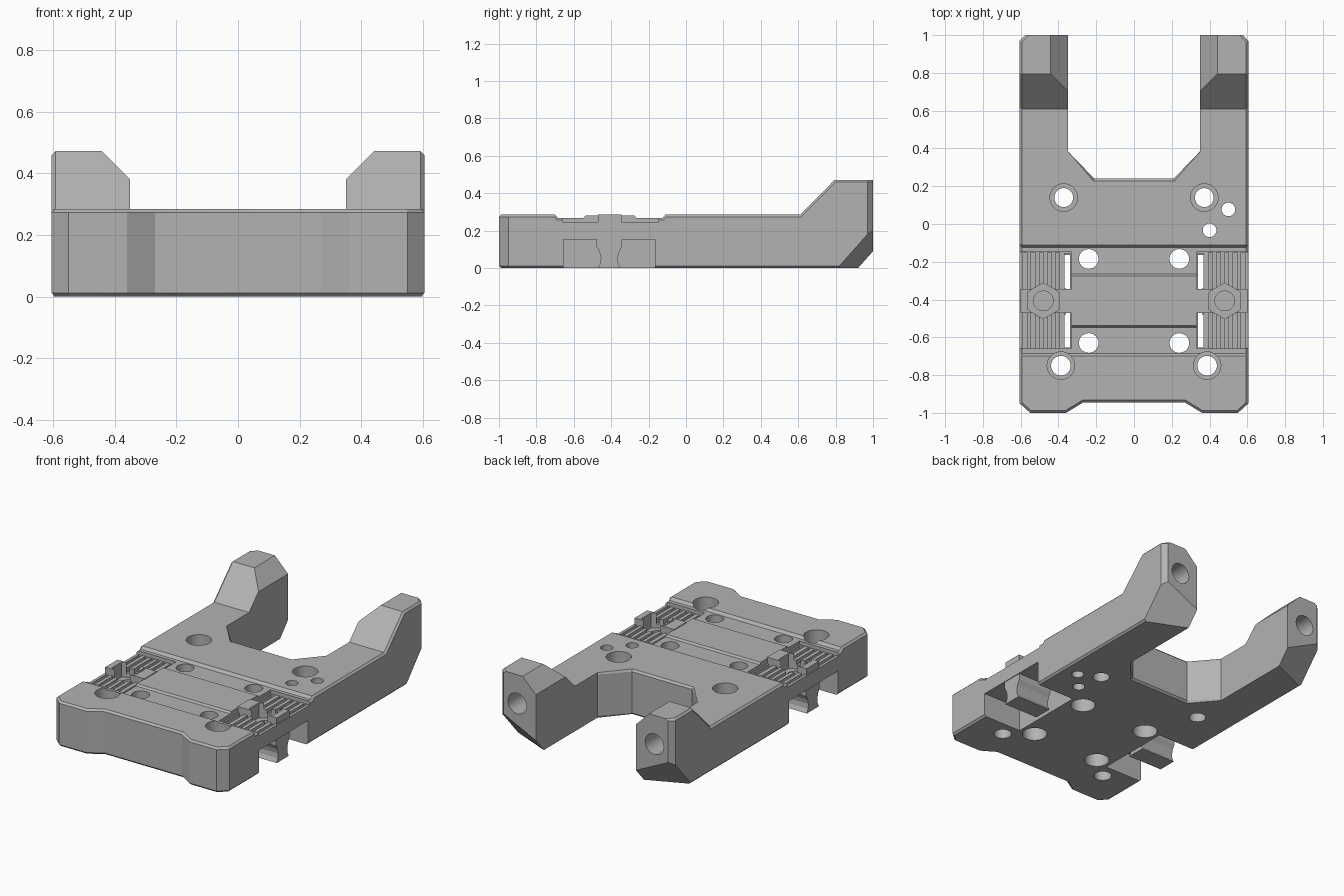
import bpy, bmesh, math
from mathutils import Vector

cube = bpy.data.objects.get("Cube")
if cube:
    bpy.data.objects.remove(cube, do_unlink=True)

grey = bpy.data.materials.new("plain grey")
grey.use_nodes = True
tone = (0.45, 0.45, 0.45, 1)
grey.diffuse_color = tone
grey.node_tree.nodes["Principled BSDF"].inputs["Base Color"].default_value = tone


def finish_mesh(name, bm):
    bmesh.ops.recalc_face_normals(bm, faces=bm.faces)
    mesh = bpy.data.meshes.new(name)
    bm.to_mesh(mesh)
    bm.free()
    mesh.materials.append(grey)
    obj = bpy.data.objects.new(name, mesh)
    bpy.context.collection.objects.link(obj)
    return obj


def prism(name, pts, axis, lo, hi):
    """Extrude a closed profile along one axis."""
    place = {"x": lambda a, b, t: (t, a, b),
             "y": lambda a, b, t: (a, t, b),
             "z": lambda a, b, t: (a, b, t)}[axis]
    bm = bmesh.new()
    low = [bm.verts.new(place(a, b, lo)) for a, b in pts]
    high = [bm.verts.new(place(a, b, hi)) for a, b in pts]
    bm.faces.new(low)
    bm.faces.new(high)
    for i in range(len(pts)):
        j = (i + 1) % len(pts)
        bm.faces.new((low[i], low[j], high[j], high[i]))
    return finish_mesh(name, bm)


def box(name, x, y, z):
    x = sorted(x)
    return prism(name, [(x[0], y[0]), (x[1], y[0]), (x[1], y[1]), (x[0], y[1])], "z", *z)


def round_prism(name, a, b, r, axis, lo, hi, sides=32, turn=0.0):
    ring = [turn + math.tau * i / sides for i in range(sides)]
    return prism(name, [(a + r * math.cos(t), b + r * math.sin(t)) for t in ring], axis, lo, hi)


def combine(obj, tool, operation="DIFFERENCE", keep=False):
    mod = obj.modifiers.new("shape", "BOOLEAN")
    mod.operation = operation
    mod.solver = "EXACT"
    mod.object = tool
    bpy.context.view_layer.objects.active = obj
    bpy.ops.object.modifier_apply(modifier=mod.name)
    if not keep:
        bpy.data.objects.remove(tool, do_unlink=True)


# Main body: plan outline intersected with the side profile
half = [(0.27, -0.945), (0.36, -1), (0.55, -1), (0.605, -0.95), (0.605, 0.97),
        (0.575, 1), (0.35, 1), (0.35, 0.385), (0.21, 0.24)]
outline = half + [(-x, y) for x, y in reversed(half)]
side = [(-1.1, 0), (-1.1, 0.285), (-0.7, 0.285), (-0.685, 0.268), (-0.548, 0.268),
        (-0.538, 0.28), (-0.275, 0.28), (-0.265, 0.268), (-0.125, 0.268), (-0.11, 0.285),
        (0.61, 0.285), (0.795, 0.472), (1.1, 0.472), (1.1, 0)]
body = prism("main_body", outline, "z", -0.1, 0.6)
combine(body, prism("side_profile", side, "x", -0.8, 0.8), "INTERSECT")

# Small chamfers on the square outer edges
bm = bmesh.new()
bm.from_mesh(body.data)
bmesh.ops.dissolve_limit(bm, angle_limit=0.01, verts=bm.verts, edges=bm.edges)
edges = []
for e in bm.edges:
    mid = (e.verts[0].co + e.verts[1].co) / 2
    upright = abs((e.verts[0].co - e.verts[1].co).normalized().z) > 0.95
    if upright or not e.is_manifold or not e.is_convex or e.calc_face_angle() < 1.2:
        continue
    if mid.y < 0.37 or abs(mid.x) > 0.56:
        edges.append(e)
bmesh.ops.bevel(bm, geom=edges, offset=0.012, segments=1, affect="EDGES", clamp_overlap=True)
bm.to_mesh(body.data)
bm.free()

hex_cutters = []
for s in (1, -1):
    # Arm tips: inner top chamfer, slanted underside corner, bore
    combine(body, prism("arm_chamfer", [(s * 0.35, 0.38), (s * 0.445, 0.475), (s * 0.445, 0.6),
                                        (s * 0.2, 0.6), (s * 0.2, 0.38)], "y", 0.55, 1.1))
    corner = box("tip_corner", (-0.5, 0.5), (-0.5, 0.5), (0, 0.4))
    normal = Vector((s * 0.0099, 0.023, -0.0204)).normalized()
    corner.data.transform(normal.to_track_quat("Z", "Y").to_matrix().to_4x4())
    for v in corner.data.vertices:
        v.co += Vector((s * 0.45, 0.877, 0))
    combine(body, corner)
    combine(body, round_prism("tip_bore", s * 0.48, 0.29, 0.065, "y", 0.7, 1.1))

    # Side slot above, pocket below, and the narrow openings between them
    combine(body, box("slot", (s * 0.33, s * 0.7), (-0.66, -0.148), (0.245, 0.4)))
    combine(body, box("pocket", (s * 0.335, s * 0.7), (-0.655, -0.165), (-0.1, 0.153)))
    for y in ((-0.655, -0.47), (-0.345, -0.155)):
        combine(body, box("opening", (s * 0.34, s * 0.368), y, (0.1, 0.4)))
    for i in range(5):
        x = 0.395 + i * 0.043
        combine(body, box("groove", (s * x, s * (x + 0.02)), (-0.658, -0.15), (0.215, 0.3)))

    # Cross bar with a six-sided recess
    bar = box("cross_bar", (s * 0.325, s * 0.6), (-0.47, -0.345), (0.2, 0.285))
    recess = round_prism("recess", s * 0.48, -0.407, 0.095, "z", 0.19, 0.4, 6, math.pi / 6)
    combine(bar, recess, keep=True)
    combine(body, recess)
    combine(body, round_prism("bolt_hole", s * 0.48, -0.407, 0.052, "z", 0.17, 0.3))

    # Waisted clamp foot hanging in the pocket
    waist = [(0.068, 0.16), (0.068, 0.115), (0.052, 0.085), (0.045, 0.055), (0.048, 0.025), (0.06, 0)]
    prism("clamp_foot", [(-0.41 + a, z) for a, z in waist]
          + [(-0.41 - a, z) for a, z in reversed(waist)], "x", s * 0.36, s * 0.6)

    # Mounting holes, counterbored from above or from below
    for x, y, r, above in ((0.372, 0.14, 0.05, True), (0.387, -0.75, 0.052, True),
                           (0.24, -0.185, 0.052, False), (0.24, -0.63, 0.052, False)):
        combine(body, round_prism("hole", s * x, y, r, "z", -0.1, 0.5))
        span = (0.17, 0.5) if above else (-0.1, 0.13)
        combine(body, round_prism("counterbore", s * x, y, 0.073, "z", *span))

# Pair of small pin holes
for x, y in ((0.5, 0.077), (0.4, -0.033)):
    combine(body, round_prism("pin_hole", x, y, 0.036, "z", -0.1, 0.5))

# Smooth the bores while keeping the edges sharp
bpy.ops.object.select_all(action="DESELECT")
body.select_set(True)
bpy.context.view_layer.objects.active = body
bpy.ops.object.shade_smooth_by_angle(angle=math.radians(25))
